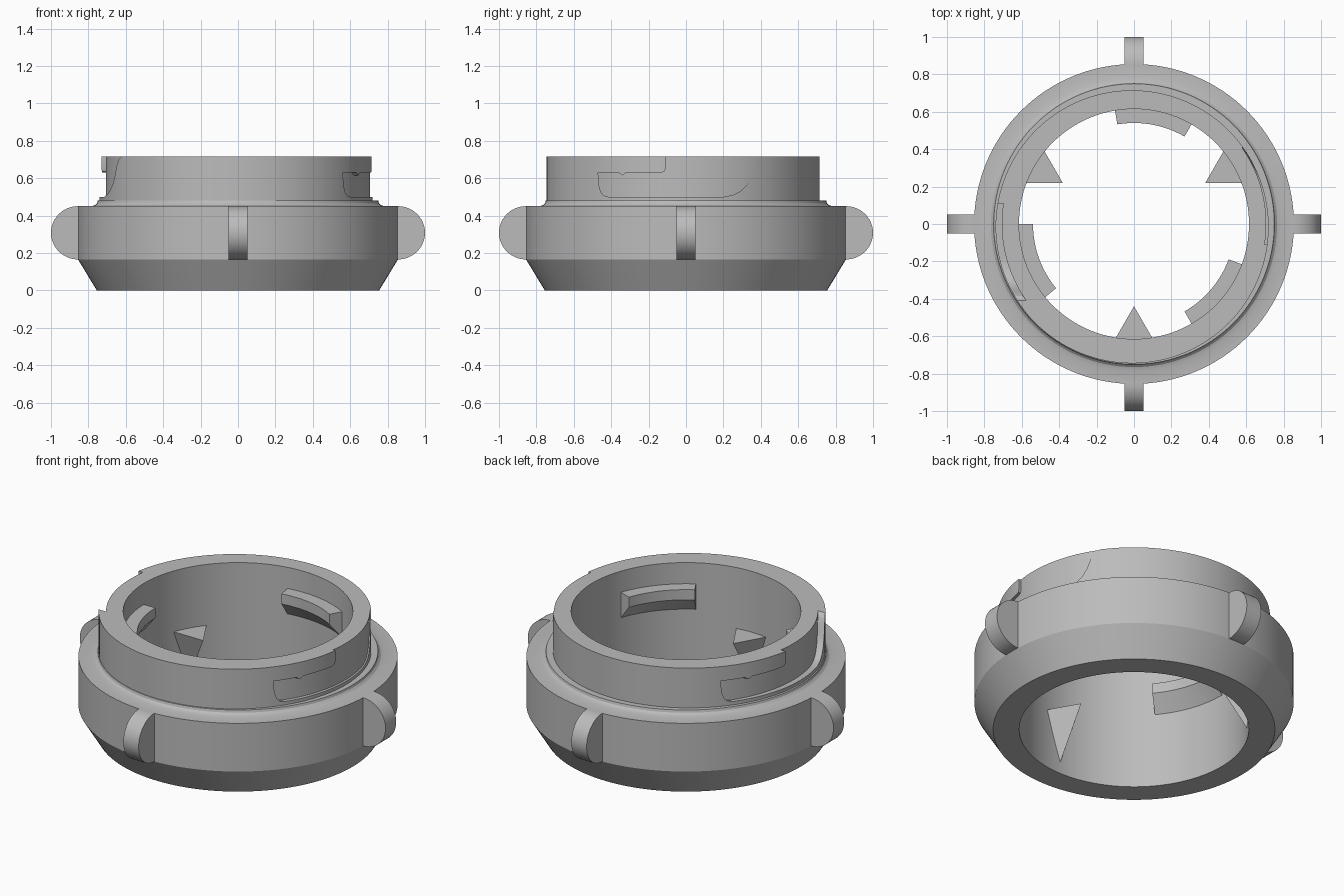
import bpy
import bmesh
from math import cos, sin, radians, pi

if "Cube" in bpy.data.objects:
    bpy.data.objects.remove(bpy.data.objects["Cube"], do_unlink=True)

grey = bpy.data.materials.new("plain grey")
grey.use_nodes = True
colour = (0.5, 0.5, 0.5, 1)
grey.diffuse_color = colour
grey.node_tree.nodes["Principled BSDF"].inputs["Base Color"].default_value = colour


def finish(name, bm):
    """Turn a bmesh into a named grey object."""
    bmesh.ops.recalc_face_normals(bm, faces=bm.faces)
    mesh = bpy.data.meshes.new(name)
    bm.to_mesh(mesh)
    bm.free()
    mesh.materials.append(grey)
    obj = bpy.data.objects.new(name, mesh)
    bpy.context.collection.objects.link(obj)
    return obj


def activate(obj):
    bpy.ops.object.select_all(action="DESELECT")
    obj.select_set(True)
    bpy.context.view_layer.objects.active = obj


def smooth(obj):
    activate(obj)
    bpy.ops.object.shade_smooth_by_angle(angle=radians(25))


def sweep(name, profile, start=0, end=360, steps=128):
    """Sweep a closed profile of (radius, z, centre x, centre y) about z."""
    bm = bmesh.new()
    full = end - start == 360
    rings = []
    for i in range(steps if full else steps + 1):
        a = radians(start + (end - start) * i / steps)
        rings.append([bm.verts.new((cx + r * cos(a), cy + r * sin(a), z))
                      for r, z, cx, cy in profile])
    n = len(profile)
    pairs = list(zip(rings, rings[1:]))
    if full:
        pairs.append((rings[-1], rings[0]))
    else:
        bm.faces.new(rings[0])
        bm.faces.new(rings[-1])
    for a, b in pairs:
        for j in range(n):
            k = (j + 1) % n
            bm.faces.new((a[j], a[k], b[k], b[j]))
    return finish(name, bm)


def prism(name, outline, place, low, high):
    """Extrude a 2D outline; place(u, v, w) gives the 3D position."""
    bm = bmesh.new()
    a = [bm.verts.new(place(u, v, low)) for u, v in outline]
    b = [bm.verts.new(place(u, v, high)) for u, v in outline]
    bm.faces.new(a)
    bm.faces.new(b)
    for i in range(len(a)):
        j = (i + 1) % len(a)
        bm.faces.new((a[i], a[j], b[j], b[i]))
    return finish(name, bm)


BORE, CORE, TOP = 0.615, 0.707, 0.715

# Main ring with tapered foot, filleted shoulder and inner collar
outline = [(BORE, 0), (0.755, 0), (0.855, 0.165), (0.855, 0.45), (0.785, 0.45),
           (0.765, 0.456), (0.754, 0.466), (0.75, 0.48), (CORE, 0.48),
           (CORE, TOP), (BORE, TOP)]
smooth(sweep("ring_body", [(r, z, 0, 0) for r, z in outline]))

# Slightly off-centre collar skin that carries the locking slots
cx, cy = -0.01, -0.015
skin = sweep("collar_skin", [(CORE, 0.47, 0, 0), (0.73, 0.47, cx, cy),
                             (0.73, TOP, cx, cy), (CORE, TOP, 0, 0)])
slot = [(-0.11, 0.8), (-0.11, 0.65), (-0.115, 0.635), (-0.13, 0.63),
        (-0.32, 0.63), (-0.34, 0.615), (-0.36, 0.63), (-0.47, 0.63),
        (-0.465, 0.56), (-0.455, 0.525), (-0.44, 0.507), (-0.415, 0.5),
        (0.2, 0.5), (0.25, 0.51), (0.29, 0.53), (0.325, 0.565), (0.35, 0.61),
        (0.37, 0.67), (0.385, 0.697), (0.41, TOP), (0.42, 0.8)]
for side in (1, -1):
    cutter = prism("slot_cutter", slot,
                   lambda u, v, w: (side * w, side * u, v), 0.3, 0.9)
    cutter.hide_render = True
    activate(skin)
    mod = skin.modifiers.new("slot", "BOOLEAN")
    mod.operation = "DIFFERENCE"
    mod.solver = "EXACT"
    mod.object = cutter
    bpy.ops.object.modifier_apply(modifier=mod.name)
    bpy.data.objects.remove(cutter, do_unlink=True)
smooth(skin)

# Four half-round grip lugs
arc = [(0.855 + 0.145 * cos(t), 0.308 + 0.1425 * sin(t))
       for t in (-pi / 2 + pi * i / 24 for i in range(25))]
lug_outline = [(0.84, 0.4505)] + [(0.84, 0.1655)] + arc
for i in range(4):
    c, s = cos(i * pi / 2), sin(i * pi / 2)
    smooth(prism(f"grip_lug_{i + 1}", lug_outline,
                 lambda u, v, w: (c * u - s * w, s * u + c * w, v), -0.05, 0.05))

# Three curved tabs with sloped undersides, and three wedge teeth in the bore
tab = [(0.625, 0.59), (0.54, 0.59), (0.54, 0.53), (BORE, 0.44), (0.625, 0.44)]
for i in range(3):
    start = 60 + 120 * i
    smooth(sweep(f"inner_tab_{i + 1}", [(r, z, 0, 0) for r, z in tab],
                 start, start + 39.5, 20))

    a = radians(30 + 120 * i)
    bm = bmesh.new()
    corners = [bm.verts.new((cos(a) * u - sin(a) * w, sin(a) * u + cos(a) * w, z))
               for u, w, z in ((0.44, 0, 0.355), (0.62, 0.104, 0.355),
                               (0.62, -0.104, 0.355), (0.62, 0, 0.06))]
    for skip in range(4):
        bm.faces.new([v for j, v in enumerate(corners) if j != skip])
    finish(f"inner_tooth_{i + 1}", bm)
